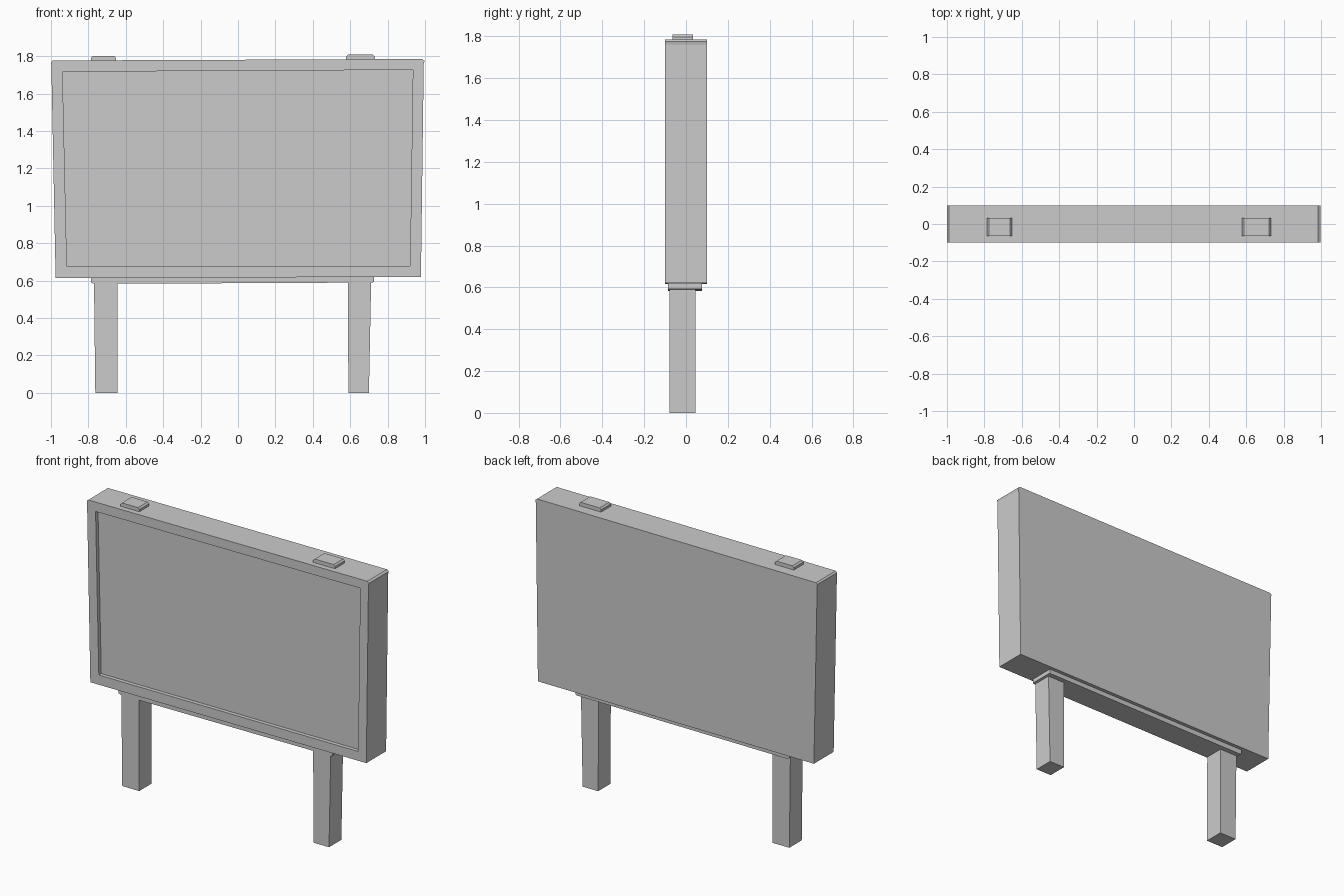
import bpy, bmesh

if "Cube" in bpy.data.objects:
    bpy.data.objects.remove(bpy.data.objects["Cube"])


def slab(name, profile, y0, y1):
    """Extrude a front-view (x, z) outline from y0 to y1."""
    bm = bmesh.new()
    face = bm.faces.new([bm.verts.new((x, y0, z)) for x, z in profile])
    ext = bmesh.ops.extrude_face_region(bm, geom=[face])
    moved = [g for g in ext["geom"] if isinstance(g, bmesh.types.BMVert)]
    bmesh.ops.translate(bm, verts=moved, vec=(0, y1 - y0, 0))
    bmesh.ops.recalc_face_normals(bm, faces=bm.faces)
    mesh = bpy.data.meshes.new(name)
    bm.to_mesh(mesh)
    bm.free()
    obj = bpy.data.objects.new(name, mesh)
    bpy.context.collection.objects.link(obj)
    return obj


def pad(name, x0, x1, z0, z1, c=0.01):
    """Low cap with clipped upper corners."""
    return slab(name, [(x0, z0), (x1, z0), (x1, z1 - c), (x1 - c, z1),
                       (x0 + c, z1), (x0, z1 - c)], -0.065, 0.033)


# Slightly crooked board with clipped top corners
board = slab("sign_board", [(-0.975, 0.615), (0.978, 0.62), (0.993, 1.76),
                            (0.997, 1.775), (0.985, 1.785), (-0.99, 1.777),
                            (-1.0, 1.768), (-0.998, 1.755)], -0.1, 0.1)

# Shallow recess in the front of the board
cutter = slab("recess_cutter", [(-0.915, 0.677), (0.92, 0.679),
                                (0.935, 1.727), (-0.938, 1.717)], -0.2, -0.075)
cutter.hide_render = True
cutter.hide_viewport = True
cut = board.modifiers.new("recess", "BOOLEAN")
cut.operation = "DIFFERENCE"
cut.solver = "EXACT"
cut.object = cutter

# Rail under the board
slab("bottom_rail", [(-0.785, 0.59), (-0.77, 0.583), (0.715, 0.59), (0.727, 0.593),
                     (0.727, 0.63), (-0.785, 0.63)], -0.085, 0.077)

# Tapered legs
slab("left_leg", [(-0.763, 0), (-0.643, 0), (-0.645, 0.6), (-0.77, 0.6)], -0.08, 0.045)
slab("right_leg", [(0.59, 0), (0.70, 0), (0.712, 0.6), (0.588, 0.6)], -0.08, 0.045)

# Caps on top of the board
pad("left_cap", -0.786, -0.652, 1.77, 1.802)
pad("right_cap", 0.578, 0.732, 1.775, 1.808)
